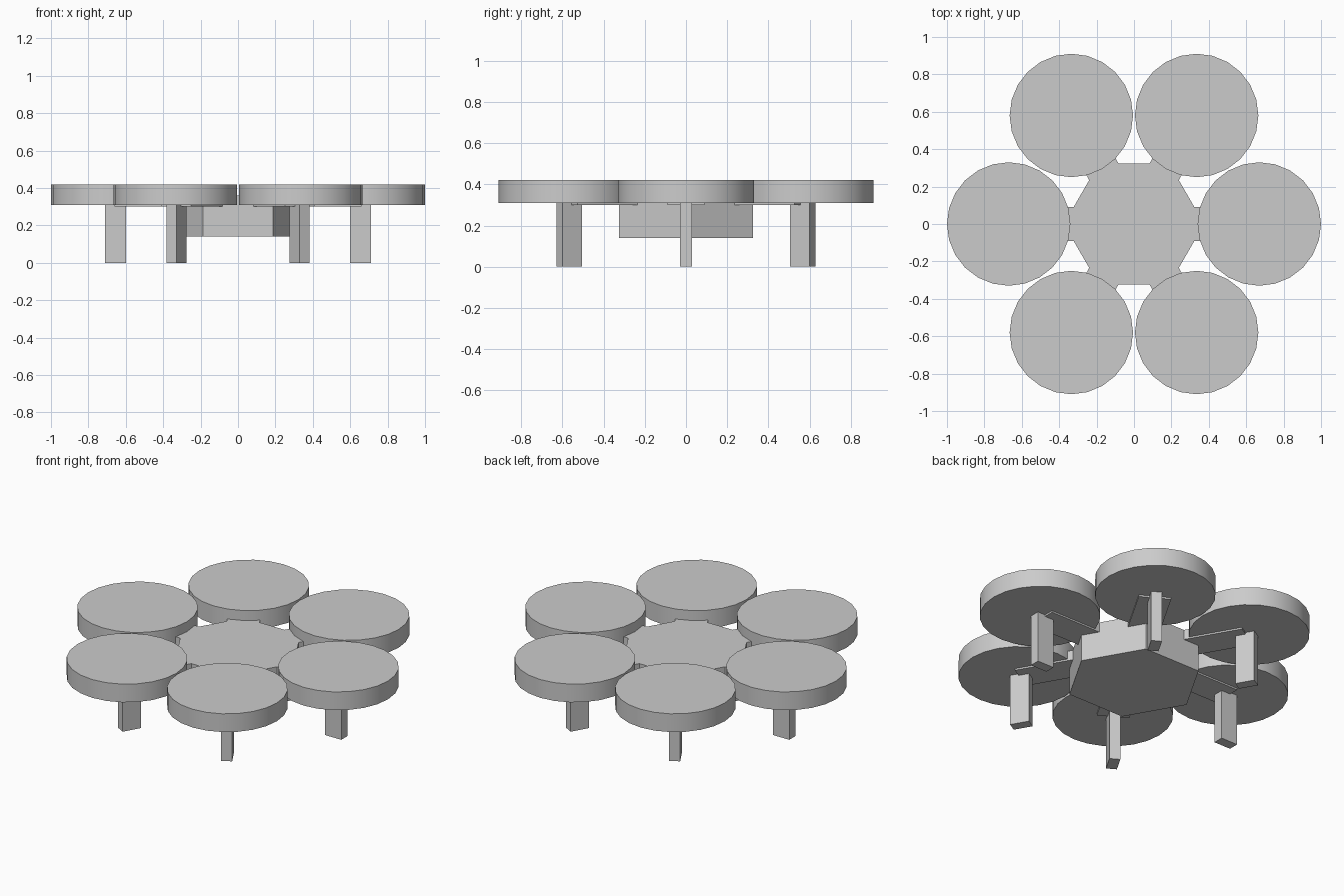
import bpy
import math
from mathutils import Matrix

cube = bpy.data.objects.get("Cube")
if cube:
    bpy.data.objects.remove(cube, do_unlink=True)

# Single plain grey for the whole craft
grey = bpy.data.materials.new("light grey")
grey.use_nodes = True
grey.diffuse_color = (0.6, 0.6, 0.6, 1)
grey.node_tree.nodes["Principled BSDF"].inputs["Base Color"].default_value = (0.6, 0.6, 0.6, 1)

ARM_COUNT = 6
BODY_TOP = 0.36


def finish(name, angle):
    """Name the active part, colour it and swing it round the centre."""
    obj = bpy.context.object
    obj.name = name
    obj.data.materials.append(grey)
    obj.matrix_world = Matrix.Rotation(angle, 4, "Z") @ obj.matrix_world
    return obj


def box(name, low, high, angle):
    centre = [(a + b) / 2 for a, b in zip(low, high)]
    bpy.ops.mesh.primitive_cube_add(size=1, location=centre)
    size = [b - a for a, b in zip(low, high)]
    bpy.context.object.data.transform(Matrix.Diagonal((*size, 1)))
    return finish(name, angle)


def prism(name, sides, radius, bottom, top, x, angle, turn=0):
    bpy.ops.mesh.primitive_cylinder_add(
        vertices=sides, radius=radius, depth=top - bottom,
        location=(x, 0, (bottom + top) / 2))
    bpy.context.object.data.transform(Matrix.Rotation(turn, 4, "Z"))
    return finish(name, angle)


# Hexagonal body with a corner towards each arm
prism("body", 6, 0.375, 0.14, BODY_TOP, 0, 0, math.pi / 2)

# Six arms, each with a rotor disc and a leg
for i in range(ARM_COUNT):
    angle = i * math.tau / ARM_COUNT
    n = i + 1
    box(f"arm_{n}", (0.2, -0.09, 0.30), (0.66, 0.09, BODY_TOP), angle)
    box(f"leg_{n}", (0.60, -0.03, 0), (0.71, 0.03, BODY_TOP), angle)
    prism(f"rotor_disc_{n}", 24, 0.33, 0.31, 0.42, 0.67, angle)
    bpy.ops.object.shade_smooth_by_angle(angle=math.radians(30))
